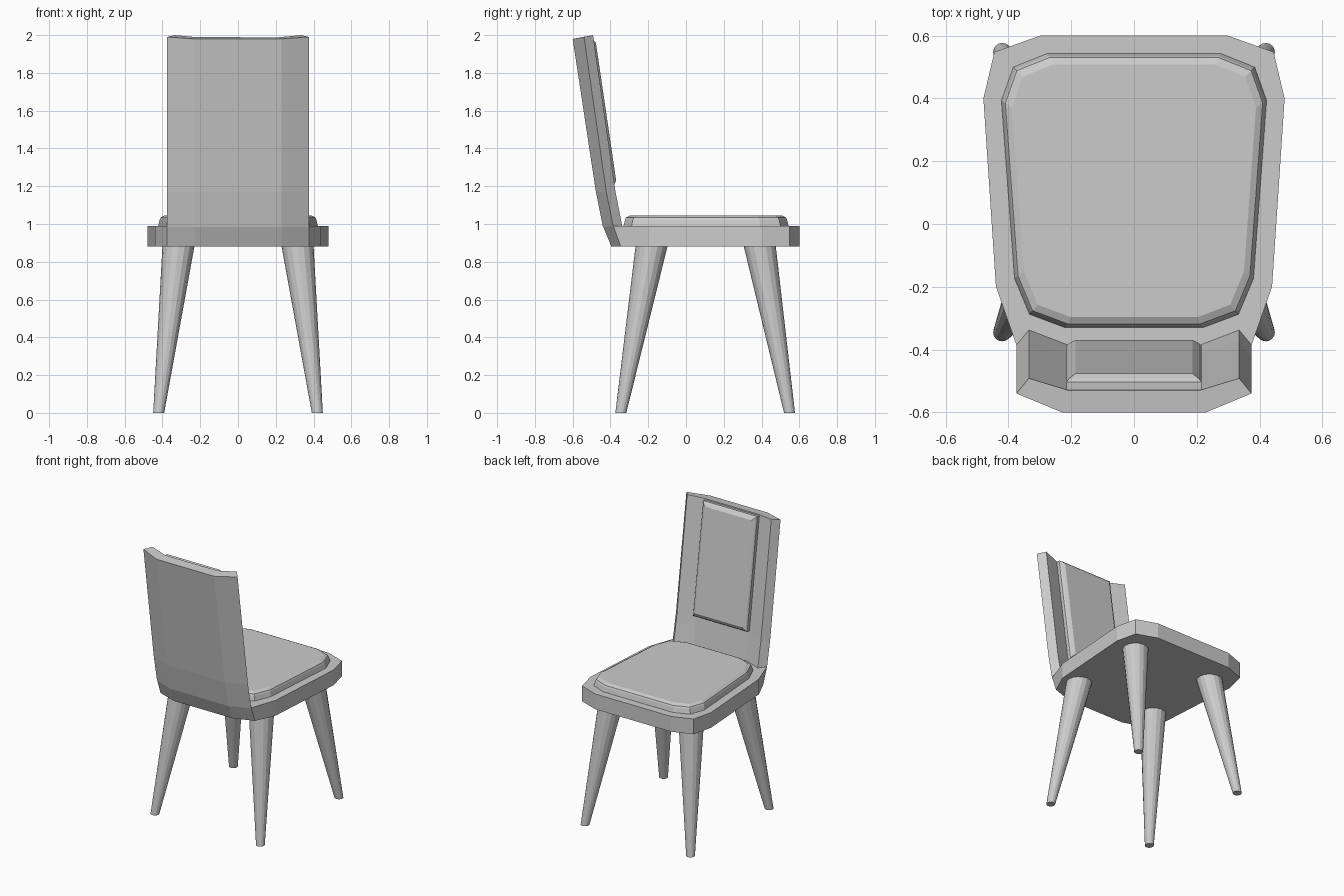
import bpy, bmesh, math

if "Cube" in bpy.data.objects:
    bpy.data.objects.remove(bpy.data.objects["Cube"])


def loft(name, rings):
    """Solid skinned through rings of equal point count, capped at both ends."""
    bm = bmesh.new()
    loops = [[bm.verts.new(p) for p in r] for r in rings]
    n = len(loops[0])
    for a, b in zip(loops, loops[1:]):
        for i in range(n):
            j = (i + 1) % n
            bm.faces.new((a[i], a[j], b[j], b[i]))
    bm.faces.new(loops[0][::-1])
    bm.faces.new(loops[-1])
    bmesh.ops.recalc_face_normals(bm, faces=bm.faces)
    me = bpy.data.meshes.new(name)
    bm.to_mesh(me)
    bm.free()
    ob = bpy.data.objects.new(name, me)
    bpy.context.collection.objects.link(ob)
    return ob


def mirrored(half):
    """Complete a right-hand half outline across x = 0."""
    return half + [(-p[0], *p[1:]) for p in reversed(half)]


# Seat frame: chamfered slab, its rear edge leaning into the backrest
side = [(0.30, 0.60), (0.445, 0.548), (0.48, 0.40), (0.44, -0.20)]


def frame_ring(z, corner_y, back_y):
    pts = side + [(0.375, corner_y), (0.23, back_y)]
    return mirrored([(x, y, z) for x, y in pts])


loft("seat_frame", [frame_ring(0.88, -0.345, -0.395),
                    frame_ring(0.99, -0.385, -0.44)])

# Seat cushion: outline pulled inwards as it rises
cushion = [(0.28, 0.545), (0.387, 0.502), (0.425, 0.395),
           (0.383, -0.175), (0.335, -0.29), (0.22, -0.333)]


def cushion_ring(z, inset):
    sx, sy, cy = 1 - inset / 0.425, 1 - inset / 0.44, 0.106
    return mirrored([(x * sx, cy + (y - cy) * sy, z) for x, y in cushion])


loft("seat_cushion", [cushion_ring(0.98, 0), cushion_ring(1.022, 0.01),
                      cushion_ring(1.034, 0.015), cushion_ring(1.045, 0.036)])


# Backrest shell: winged cross-section swept up the leaning back
def shell_ring(z, back, corner, wing, inner, rise=0.0):
    return mirrored([(0.21, inner, z + rise * 0.4), (0.335, wing, z + rise),
                     (0.375, corner, z + rise * 0.5), (0.23, back, z)])


loft("backrest_shell", [shell_ring(0.985, -0.44, -0.385, -0.337, -0.385),
                        shell_ring(1.17, -0.477, -0.422, -0.373, -0.412),
                        shell_ring(1.98, -0.60, -0.54, -0.492, -0.53, 0.02)])


# Backrest cushion: bevelled panel lying on the sloping shell
def panel_ring(inset, lift):
    ring = []
    for x, z in ((1, 1.195), (1, 1.98), (-1, 1.98), (-1, 1.195)):
        z += inset if z < 1.5 else -inset
        y = -0.412 - (z - 1.17) * 0.147 + lift
        ring.append((x * (0.215 - inset), y, z + lift * 0.147))
    return ring


loft("backrest_cushion", [panel_ring(0, -0.015), panel_ring(0, 0.027),
                          panel_ring(0.008, 0.037), panel_ring(0.028, 0.05)])


# Splayed tapering legs
def circle(x, y, z, r, n=16):
    return [(x + r * math.cos(2 * math.pi * i / n),
             y + r * math.sin(2 * math.pi * i / n), z) for i in range(n)]


for row, foot_y, top_y in (("front", -0.345, -0.182), ("rear", 0.548, 0.39)):
    for label, s in (("left", -1), ("right", 1)):
        loft(f"{row}_{label}_leg", [circle(s * 0.42, foot_y, 0, 0.029),
                                    circle(s * 0.315, top_y, 0.885, 0.085)])
